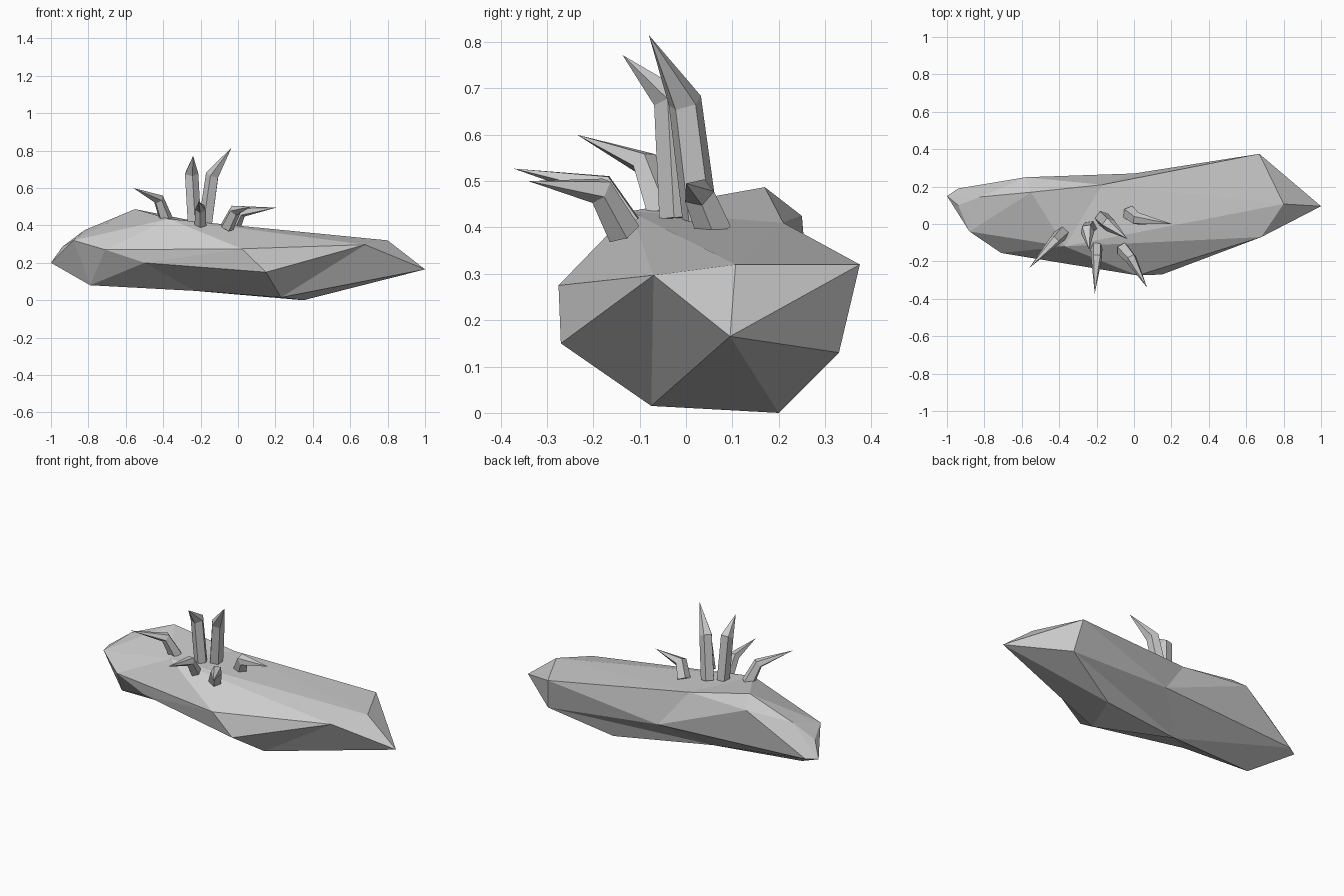
import bpy, bmesh, math
from mathutils import Vector

if "Cube" in bpy.data.objects:
    bpy.data.objects.remove(bpy.data.objects["Cube"])


def finish(bm, name):
    bmesh.ops.recalc_face_normals(bm, faces=bm.faces)
    mesh = bpy.data.meshes.new(name)
    bm.to_mesh(mesh)
    bm.free()
    obj = bpy.data.objects.new(name, mesh)
    bpy.context.collection.objects.link(obj)
    return obj


# Faceted boulder: convex hull around its corner points
corners = [
    (1.0, 0.095, 0.165), (0.80, 0.107, 0.32), (0.67, 0.375, 0.32),    # 0-4 right end
    (0.70, 0.33, 0.13), (0.68, -0.070, 0.297),
    (0.35, 0.20, 0.0), (0.23, -0.075, 0.015), (-0.79, 0.01, 0.08),    # 5-7 underside
    (0.15, -0.27, 0.15), (0.02, -0.275, 0.275),                       # 8-11 front side
    (-0.50, -0.18, 0.20), (-0.71, -0.155, 0.27),
    (-0.58, 0.25, 0.425),                                             # 12 back side
    (-0.55, 0.17, 0.487), (-0.37, -0.12, 0.435),                      # 13-14 top
    (-1.0, 0.15, 0.20), (-0.94, 0.19, 0.20), (-0.94, 0.10, 0.285),    # 15-19 left end
    (-0.82, 0.145, 0.375), (-0.88, -0.04, 0.32),
]
bm = bmesh.new()
verts = [bm.verts.new(c) for c in corners]
bmesh.ops.convex_hull(bm, input=bm.verts)

# Dents in the back, top and underside: each pulls the faces inside its rim to one point
dents = {
    20: ((0.0, 0.27, 0.19), (2, 3, 22, 16, 12, 21)),
    21: ((-0.17, 0.21, 0.41), (12, 13, 14, 1, 2, 20)),
    22: ((-0.23, 0.07, 0.05), (3, 5, 6, 8, 10, 7, 16, 20)),
}
rim_verts = {verts[i] for _, rim in dents.values() for i in rim if i < 20}
inside = [f for f in bm.faces if rim_verts.issuperset(f.verts)]
bmesh.ops.delete(bm, geom=inside, context='FACES')
# the delete may drop loose vertices, so look the corners up again
bm.verts.ensure_lookup_table()
verts = [min(bm.verts, key=lambda v: (v.co - Vector(c)).length) for c in corners]
verts += [bm.verts.new(p) for p, _ in dents.values()]
made = set()
for centre, (_, rim) in dents.items():
    for i, j in zip(rim, rim[1:] + rim[:1]):
        key = frozenset((centre, i, j))
        if key not in made:
            made.add(key)
            bm.faces.new((verts[centre], verts[i], verts[j]))
bmesh.ops.holes_fill(bm, edges=bm.edges, sides=4)

# Crease at the right end
crease = bm.edges.get((verts[0], verts[8]))
if crease:
    bmesh.ops.recalc_face_normals(bm, faces=bm.faces)
    bmesh.utils.edge_rotate(crease)
finish(bm, "rock")


# Bent spike: a five-sided stem that kinks over into a point
def spike(name, base, bend, tip, r_base, r_bend, sides=5):
    base, bend, tip = Vector(base), Vector(bend), Vector(tip)
    stem = (bend - base).normalized()
    lean = (tip - bend).normalized()
    bm = bmesh.new()
    rings = []
    for centre, axis, r in ((base, stem, r_base), (bend, (stem + lean).normalized(), r_bend)):
        side = axis.cross(lean - stem).normalized()
        out = side.cross(axis)
        ring = []
        for i in range(sides):
            a = 2 * math.pi * i / sides
            ring.append(bm.verts.new(centre + r * (math.cos(a) * out + math.sin(a) * side)))
        rings.append(ring)
    point = bm.verts.new(tip)
    bm.faces.new(rings[0])
    for i in range(sides):
        j = (i + 1) % sides
        bm.faces.new((rings[0][i], rings[0][j], rings[1][j], rings[1][i]))
        bm.faces.new((rings[1][i], rings[1][j], point))
    finish(bm, name)


# Cluster of spikes on top of the rock
spike("spike_left", (-0.385, -0.05, 0.43), (-0.425, -0.09, 0.54), (-0.56, -0.235, 0.60), 0.038, 0.03)
spike("spike_tall_left", (-0.235, -0.02, 0.42), (-0.25, -0.035, 0.68), (-0.24, -0.137, 0.772), 0.038, 0.038)
spike("spike_tall_right", (-0.17, 0.03, 0.42), (-0.135, -0.002, 0.67), (-0.035, -0.08, 0.815), 0.04, 0.038)
spike("spike_front", (-0.20, -0.125, 0.405), (-0.20, -0.18, 0.49), (-0.21, -0.372, 0.527), 0.033, 0.03)
spike("spike_front_right", (-0.06, -0.135, 0.39), (-0.015, -0.185, 0.48), (0.07, -0.34, 0.50), 0.038, 0.032)
spike("spike_right", (-0.025, 0.06, 0.395), (0.015, 0.027, 0.475), (0.205, 0.0, 0.495), 0.04, 0.035)
